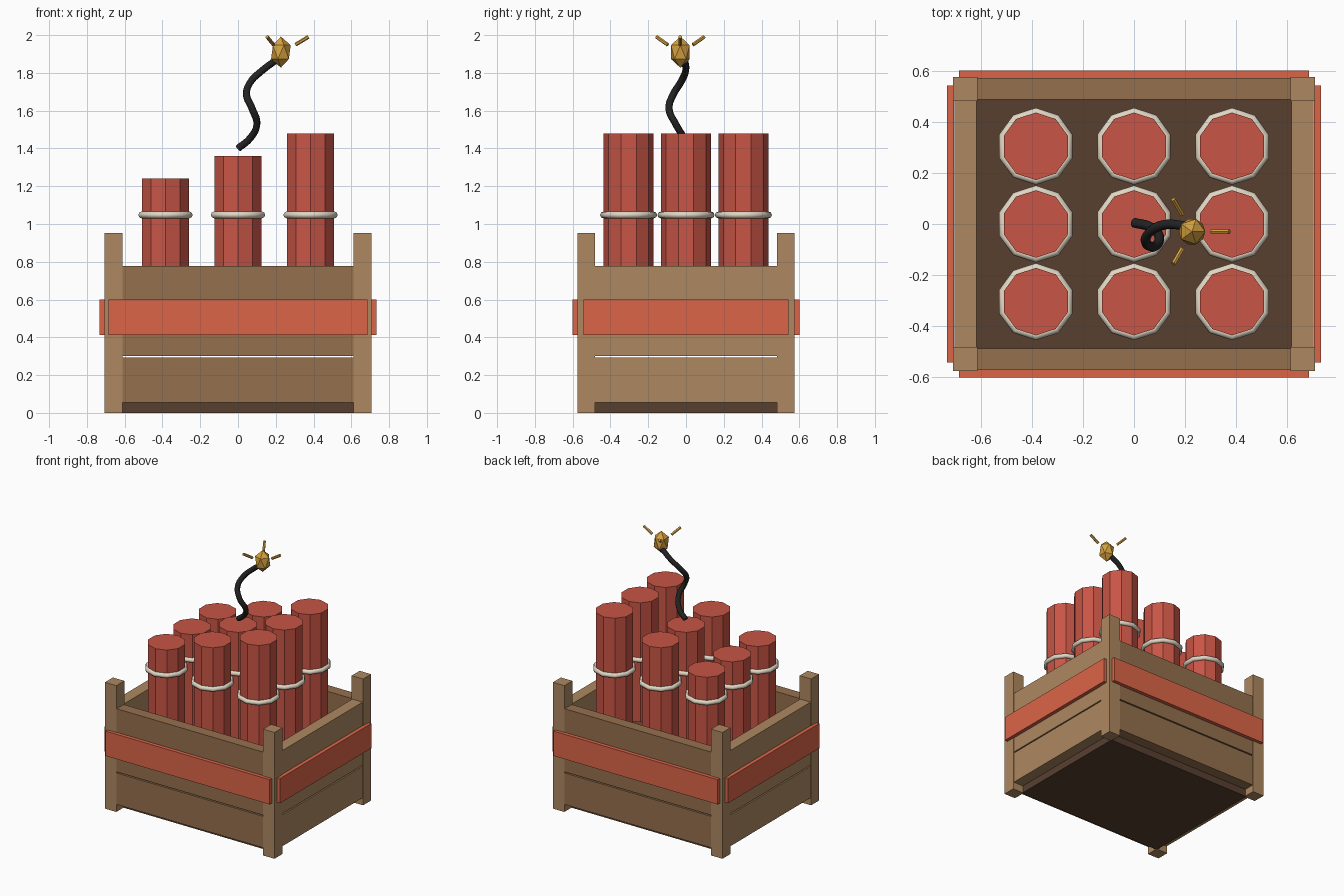
import bpy
from math import cos, sin, pi
from mathutils import Vector

if "Cube" in bpy.data.objects:
    bpy.data.objects.remove(bpy.data.objects["Cube"])


def mat(name, r, g, b):
    m = bpy.data.materials.new(name)
    m.diffuse_color = (r, g, b, 1)
    m.use_nodes = True
    m.node_tree.nodes["Principled BSDF"].inputs["Base Color"].default_value = m.diffuse_color
    return m


WOOD = mat("light_wood", 0.42, 0.25, 0.12)
WOOD2 = mat("mid_wood", 0.30, 0.16, 0.077)
DARK = mat("dark_wood", 0.098, 0.05, 0.03)
BAND = mat("band_red", 0.72, 0.13, 0.065)
RED = mat("stick_red", 0.58, 0.09, 0.06)
ROPE = mat("rope", 0.75, 0.68, 0.55)
FUSE = mat("fuse_black", 0.016, 0.016, 0.016)
GOLD = mat("spark_gold", 0.68, 0.36, 0.05)


def finish(name, m):
    o = bpy.context.object
    o.name = name
    o.data.materials.append(m)
    return o


def box(name, lo, hi, m):
    lo, hi = Vector(lo), Vector(hi)
    bpy.ops.mesh.primitive_cube_add(size=1, location=(lo + hi) / 2)
    o = finish(name, m)
    o.scale = hi - lo
    bpy.ops.object.transform_apply(location=False, rotation=False, scale=True)


# Crate floor
box("crate_floor", (-0.62, -0.49, 0), (0.62, 0.49, 0.055), DARK)

# Corner posts
for sx in (-1, 1):
    for sy in (-1, 1):
        cx, cy = sx * 0.66, sy * 0.528
        box("corner_post", (cx - 0.0475, cy - 0.0475, 0),
            (cx + 0.0475, cy + 0.0475, 0.953), WOOD)

# Wall planks with narrow gaps, and painted bands around the outside
for s in (-1, 1):
    for z0, z1 in ((0.055, 0.292), (0.301, 0.537), (0.543, 0.777)):
        y, x = s * 0.529, s * 0.66
        box("long_wall_plank", (-0.613, y - 0.042, z0), (0.613, y + 0.042, z1), WOOD2)
        box("short_wall_plank", (x - 0.043, -0.481, z0), (x + 0.043, 0.481, z1), WOOD)
    y, x = s * 0.586, s * 0.718
    box("long_band", (-0.685, y - 0.014, 0.413), (0.685, y + 0.014, 0.6), BAND)
    box("short_band", (x - 0.014, -0.543, 0.413), (x + 0.014, 0.543, 0.6), BAND)

# Ten-sided sticks, stepped in height along x, each with a rope ring
for i in (-1, 0, 1):
    for j in (-1, 0, 1):
        x, y, top = i * 0.384, j * 0.304, 1.36 + i * 0.12
        bpy.ops.mesh.primitive_cylinder_add(vertices=10, radius=0.132, depth=0.9,
                                            location=(x, y, top - 0.45))
        finish("stick", RED)
        bpy.ops.mesh.primitive_torus_add(major_segments=10, minor_segments=8,
                                         major_radius=0.133, minor_radius=0.018,
                                         location=(x, y, 1.048), rotation=(0, 0, pi / 2))
        finish("rope_ring", ROPE)
        bpy.ops.object.shade_smooth()

# Curling fuse
path = [(0, 0.005, 1.4), (0.065, -0.012, 1.455), (0.1, -0.055, 1.53),
        (0.075, -0.09, 1.61), (0.045, -0.068, 1.685), (0.065, -0.028, 1.75),
        (0.125, -0.002, 1.81), (0.205, -0.008, 1.87)]
curve = bpy.data.curves.new("fuse", "CURVE")
curve.dimensions = "3D"
curve.bevel_depth = 0.019
curve.bevel_resolution = 2
curve.resolution_u = 5
curve.use_fill_caps = True
sp = curve.splines.new("BEZIER")
sp.bezier_points.add(len(path) - 1)
for bp, p in zip(sp.bezier_points, path):
    bp.co = p
    bp.handle_left_type = bp.handle_right_type = "AUTO"
curve.materials.append(FUSE)
bpy.context.collection.objects.link(bpy.data.objects.new("fuse", curve))

# Faceted spark with three rays
cx, cy = 0.227, -0.03
bpy.ops.mesh.primitive_ico_sphere_add(subdivisions=1, radius=0.058, location=(cx, cy, 1.91))
finish("spark", GOLD).scale = (1, 1, 1.42)
for k in range(3):
    a = k * 2 * pi / 3
    p0 = Vector((cx + 0.077 * cos(a), cy + 0.077 * sin(a), 1.949))
    p1 = Vector((cx + 0.146 * cos(a), cy + 0.146 * sin(a), 1.991))
    bpy.ops.mesh.primitive_cylinder_add(vertices=6, radius=0.01, depth=(p1 - p0).length,
                                        location=(p0 + p1) / 2)
    finish("spark_ray", GOLD).rotation_euler = (p1 - p0).to_track_quat("Z", "Y").to_euler()
